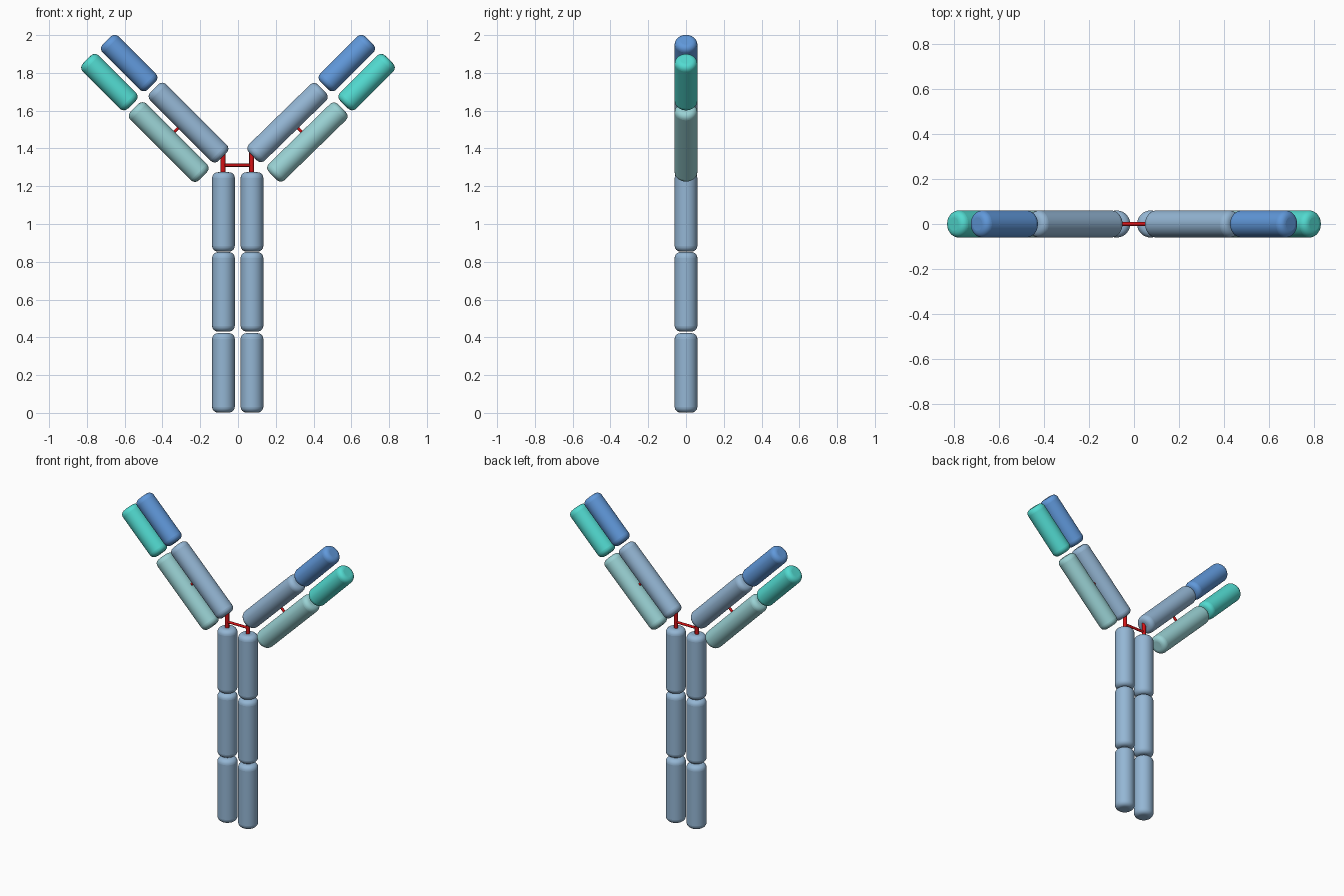
import bpy, math
from mathutils import Vector

if "Cube" in bpy.data.objects:
    bpy.data.objects.remove(bpy.data.objects["Cube"])


def srgb(r, g, b):
    f = lambda c: c / 12.92 if c <= 0.04045 else ((c + 0.055) / 1.055) ** 2.4
    return tuple(f(c / 255) for c in (r, g, b)) + (1,)


def material(name, *rgb):
    m = bpy.data.materials.new(name)
    m.diffuse_color = srgb(*rgb)
    m.use_nodes = True
    m.node_tree.nodes["Principled BSDF"].inputs["Base Color"].default_value = m.diffuse_color
    return m


STEEL = material("pale steel blue", 148, 182, 212)
BLUE = material("medium blue", 96, 152, 218)
PALE_TEAL = material("pale teal", 154, 210, 212)
TEAL = material("turquoise", 82, 218, 208)
RED = material("red", 212, 18, 22)


def rod(name, mat, center, length, radius, angle=90, bevel=0.0):
    """Cylinder in the XZ plane; angle is measured from +x towards +z."""
    a = math.radians(angle)
    axis = Vector((math.cos(a), 0, math.sin(a)))
    bpy.ops.mesh.primitive_cylinder_add(
        vertices=48 if bevel else 24, radius=radius, depth=length,
        location=(center[0], 0, center[1]),
        rotation=axis.to_track_quat('Z', 'Y').to_euler())
    ob = bpy.context.object
    ob.name = name
    ob.data.materials.append(mat)
    bpy.ops.object.shade_smooth_by_angle(angle=math.radians(40))
    if bevel:
        # rounded rims, applied before the smoothing
        b = ob.modifiers.new("round rims", 'BEVEL')
        b.width, b.segments = bevel, 6
        b.limit_method, b.angle_limit = 'ANGLE', math.radians(40)
        bpy.ops.object.modifier_apply(modifier=b.name)
        bpy.ops.object.shade_smooth_by_angle(angle=math.radians(40))
    return ob


R, BV = 0.06, 0.03

for side, s, col_x, hinge_x in (("left", -1, -0.077, -0.079), ("right", 1, 0.074, 0.072)):
    ang = 135 if s < 0 else 44.3
    # stacked stem segments
    for i, z in enumerate((0.212, 0.641, 1.064)):
        rod(f"{side}_stem_segment_{i + 1}", STEEL, (col_x, z), 0.42, R, 90, BV)
    # inner and outer arm segments
    rod(f"{side}_inner_arm", STEEL, (s * 0.262, 1.537), 0.512, R, ang, BV)
    rod(f"{side}_outer_arm", PALE_TEAL, (s * 0.367, 1.434), 0.512, R, ang, BV)
    # arm tips
    tip_ang = 135 if s < 0 else 45
    rod(f"{side}_inner_tip", BLUE, (s * 0.576, 1.852), 0.337, R, tip_ang, BV)
    rod(f"{side}_outer_tip", TEAL, (s * 0.681, 1.751), 0.337, R, tip_ang, BV)
    # red links: hinge pin and arm bridge
    rod(f"{side}_hinge_pin", RED, (hinge_x, 1.31), 0.14, 0.0125)
    rod(f"{side}_arm_bridge", RED, (s * 0.326, 1.499), 0.07, 0.008, ang - 90)

# bar joining both hinge pins
rod("hinge_bar", RED, (-0.003, 1.311), 0.15, 0.008, 0)
